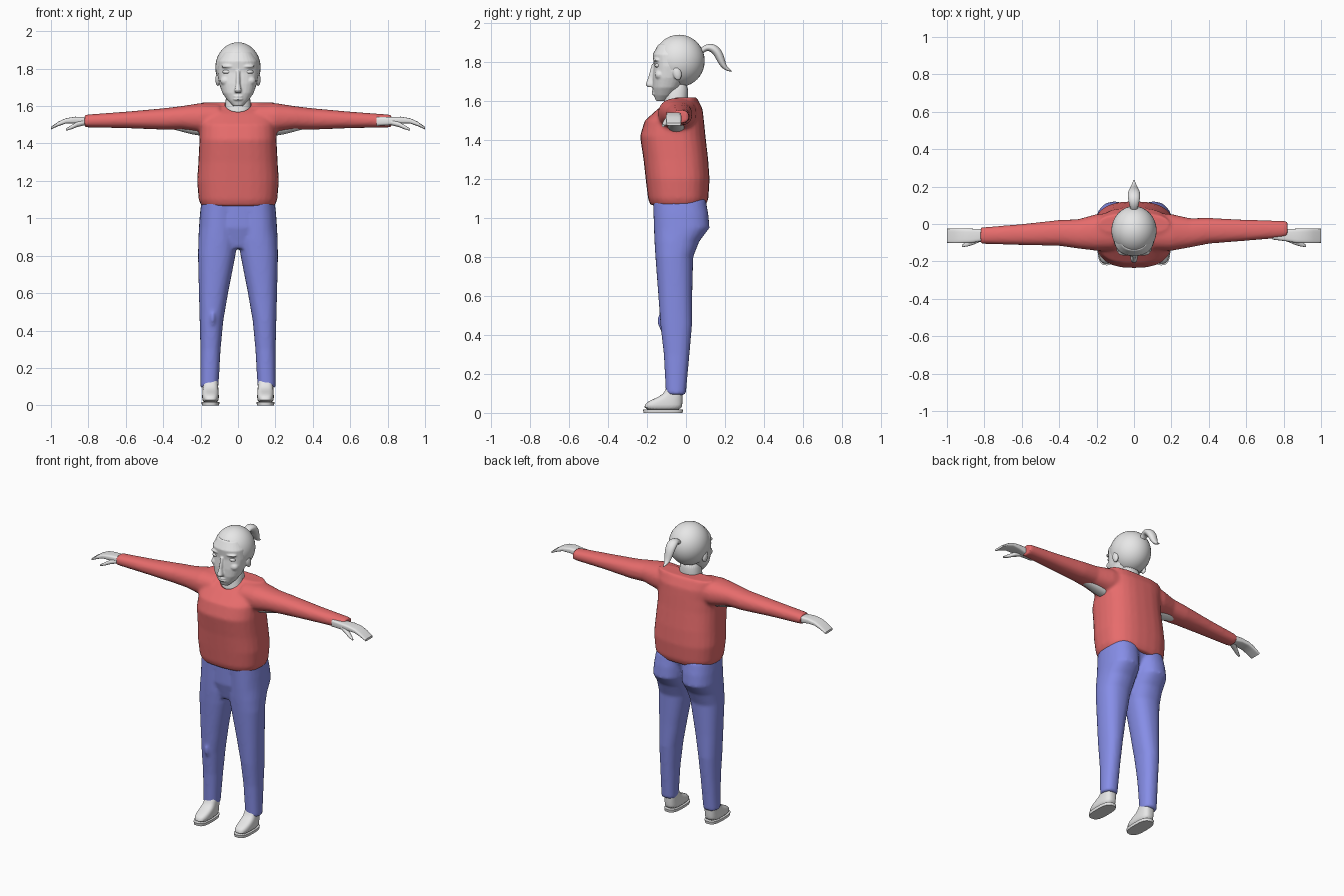
import bpy, bmesh, math
from mathutils import Matrix, Vector

if "Cube" in bpy.data.objects:
    bpy.data.objects.remove(bpy.data.objects["Cube"])


def material(name, rgb):
    m = bpy.data.materials.new(name)
    m.use_nodes = True
    m.diffuse_color = (*rgb, 1)
    m.node_tree.nodes["Principled BSDF"].inputs["Base Color"].default_value = (*rgb, 1)
    return m


GREY = material("light grey", (0.8, 0.8, 0.8))
RED = material("red", (0.8, 0.15, 0.15))
BLUE = material("blue", (0.24, 0.27, 0.8))


def loft(bm, axis, rows, power=2.3, sides=28):
    """Closed skin through rows of (position on axis, centre u, centre v, radius u, radius v)."""
    rings = []
    for t, u, v, ru, rv in rows:
        ring = []
        for i in range(sides):
            a = 2 * math.pi * i / sides
            c, s = math.cos(a), math.sin(a)
            p = u + ru * math.copysign(abs(c) ** (2 / power), c)
            q = v + rv * math.copysign(abs(s) ** (2 / power), s)
            ring.append(bm.verts.new((t, p, q) if axis == "x" else (p, q, t)))
        rings.append(ring)
    for a, b in zip(rings, rings[1:]):
        for i in range(sides):
            j = (i + 1) % sides
            bm.faces.new((a[i], a[j], b[j], b[i]))
    bm.faces.new(rings[0][::-1])
    bm.faces.new(rings[-1])


def ball(bm, centre, radii, tilt=0):
    m = Matrix.Translation(centre) @ Matrix.Rotation(tilt, 4, "X") @ Matrix.Diagonal((*radii, 1))
    bmesh.ops.create_uvsphere(bm, u_segments=32, v_segments=20, radius=1, matrix=m)


def finish(bm, name, mat, voxel=0, smooth=0, subsurf=0, cutter=None):
    """Turn the bmesh into an object with its modifiers baked in."""
    bmesh.ops.recalc_face_normals(bm, faces=bm.faces)
    me = bpy.data.meshes.new(name)
    bm.to_mesh(me)
    bm.free()
    ob = bpy.data.objects.new(name, me)
    bpy.context.collection.objects.link(ob)
    me.materials.append(mat)
    if voxel:
        r = ob.modifiers.new("blend", "REMESH")
        r.mode, r.voxel_size = "VOXEL", voxel
    if smooth:
        s = ob.modifiers.new("soften", "SMOOTH")
        s.factor, s.iterations = 0.5, smooth
    if subsurf:
        ob.modifiers.new("round", "SUBSURF").levels = subsurf
    if cutter:
        b = ob.modifiers.new("cut", "BOOLEAN")
        b.operation, b.solver, b.object = "DIFFERENCE", "EXACT", cutter
    bpy.context.view_layer.update()
    baked = bpy.data.meshes.new_from_object(ob.evaluated_get(bpy.context.evaluated_depsgraph_get()))
    ob.modifiers.clear()
    ob.data = baked
    baked.materials.clear()
    baked.materials.append(mat)
    bpy.ops.object.select_all(action="DESELECT")
    ob.select_set(True)
    bpy.context.view_layer.objects.active = ob
    bpy.ops.object.shade_smooth_by_angle(angle=math.radians(50))
    return ob


def mirrored(rows, side):
    """Flip rows for the other side: first value along x."""
    return [(side * r[0], *r[1:]) for r in rows]


# Sweater: torso and sleeves blended, neckline scooped out
bm = bmesh.new()
ball(bm, (0, -0.085, 1.64), (0.078, 0.085, 0.085))
scoop = finish(bm, "neck_cutter", GREY)
scoop.hide_render = True

bm = bmesh.new()
loft(bm, "z", [(1.065, 0, -0.04, 0.196, 0.142), (1.1, 0, -0.04, 0.21, 0.155),
               (1.2, 0, -0.043, 0.219, 0.164), (1.3, 0, -0.052, 0.212, 0.166),
               (1.42, 0, -0.068, 0.206, 0.168), (1.5, 0, -0.06, 0.203, 0.152),
               (1.56, 0, -0.03, 0.2, 0.115), (1.62, 0, 0, 0.19, 0.055)], 2.6)
for side in (1, -1):
    sleeve = [(0.1, -0.04, 1.535, 0.1, 0.078), (0.2, -0.045, 1.536, 0.098, 0.08),
              (0.3, -0.05, 1.537, 0.078, 0.063), (0.4, -0.042, 1.531, 0.069, 0.057),
              (0.6, -0.045, 1.526, 0.056, 0.044), (0.82, -0.045, 1.52, 0.044, 0.034)]
    sleeve = [(t, u + side * 0.017 * max(0, t - 0.2) / 0.6, v, a, b) for t, u, v, a, b in sleeve]
    loft(bm, "x", mirrored(sleeve, side))
finish(bm, "sweater", RED, voxel=0.01, smooth=6, cutter=scoop)
bpy.data.objects.remove(scoop)

# Trousers: hips and legs blended, with a fold at the right knee
bm = bmesh.new()
loft(bm, "z", [(0.84, 0, -0.085, 0.06, 0.05), (0.95, 0, -0.065, 0.17, 0.098),
               (1.1, 0, -0.035, 0.188, 0.13)])
for side in (1, -1):
    leg = [(0.092, 0.153, -0.052, 0.048, 0.051), (0.3, 0.147, -0.048, 0.054, 0.066),
           (0.45, 0.142, -0.05, 0.063, 0.081), (0.6, 0.131, -0.055, 0.078, 0.087),
           (0.8, 0.114, -0.06, 0.1, 0.097), (0.88, 0.107, -0.047, 0.105, 0.115),
           (0.95, 0.105, -0.022, 0.104, 0.143), (1.02, 0.101, -0.026, 0.103, 0.141),
           (1.1, 0.095, -0.035, 0.1, 0.135)]
    loft(bm, "z", [(t, side * u, v, a, b) for t, u, v, a, b in leg])
ball(bm, (-0.135, -0.125, 0.46), (0.012, 0.022, 0.045), 0.3)
finish(bm, "trousers", BLUE, voxel=0.01, smooth=5)

# Shoes with flat soles
for side, label in ((1, "left"), (-1, "right")):
    x = side * 0.147
    bm = bmesh.new()
    loft(bm, "z", [(0.01, x, -0.118, 0.044, 0.098), (0.045, x, -0.118, 0.045, 0.099),
                   (0.065, x, -0.1, 0.044, 0.083), (0.085, x, -0.075, 0.042, 0.058),
                   (0.11, x, -0.06, 0.041, 0.044), (0.16, x, -0.055, 0.038, 0.04)], 2.8)
    finish(bm, label + "_shoe", GREY, subsurf=1)
    bm = bmesh.new()
    loft(bm, "z", [(0, x, -0.118, 0.046, 0.1), (0.018, x, -0.118, 0.048, 0.103)], 2.8)
    finish(bm, label + "_sole", GREY)

# Hands with thumbs, and the upper arms that show under the sleeves
for side, label in ((1, "left"), (-1, "right")):
    bm = bmesh.new()
    loft(bm, "x", mirrored([(0.74, -0.055, 1.518, 0.028, 0.024), (0.82, -0.06, 1.52, 0.033, 0.022),
                            (0.87, -0.063, 1.525, 0.038, 0.018), (0.92, -0.063, 1.521, 0.039, 0.014),
                            (0.96, -0.063, 1.505, 0.039, 0.012), (1, -0.063, 1.482, 0.038, 0.007)],
                           side), 4)
    loft(bm, "x", mirrored([(0.81, -0.07, 1.515, 0.02, 0.015), (0.86, -0.092, 1.502, 0.019, 0.014),
                            (0.89, -0.106, 1.487, 0.014, 0.011), (0.92, -0.118, 1.474, 0.006, 0.006)],
                           side))
    finish(bm, label + "_hand", GREY)
    bm = bmesh.new()
    loft(bm, "x", mirrored([(0.15, -0.05, 1.49, 0.055, 0.056), (0.25, -0.05, 1.492, 0.045, 0.042),
                            (0.36, -0.05, 1.505, 0.03, 0.026)], side))
    finish(bm, label + "_upper_arm", GREY)

# Neck and upper chest
bm = bmesh.new()
loft(bm, "z", [(1.48, 0, -0.06, 0.085, 0.06), (1.56, 0, -0.06, 0.074, 0.064),
               (1.6, 0, -0.05, 0.066, 0.06), (1.72, 0, -0.045, 0.066, 0.06)])
finish(bm, "neck", GREY, subsurf=1)

# Head: skull, face, nose, lips, brows, cheeks and ears blended
bm = bmesh.new()
ball(bm, (0, -0.035, 1.807), (0.114, 0.125, 0.128))
loft(bm, "z", [(1.6, 0, -0.128, 0.026, 0.026), (1.63, 0, -0.114, 0.056, 0.05),
               (1.67, 0, -0.1, 0.084, 0.071), (1.72, 0, -0.085, 0.101, 0.086),
               (1.78, 0, -0.073, 0.11, 0.092), (1.84, 0, -0.075, 0.106, 0.096),
               (1.89, 0, -0.065, 0.078, 0.078)])
loft(bm, "z", [(1.672, 0, -0.178, 0.016, 0.02), (1.685, 0, -0.183, 0.019, 0.025),
               (1.72, 0, -0.174, 0.011, 0.021), (1.79, 0, -0.165, 0.01, 0.01)])
for z in (1.652, 1.637):
    ball(bm, (0, -0.163, z), (0.027, 0.013, 0.007))
for side in (1, -1):
    ball(bm, (side * 0.05, -0.148, 1.812), (0.04, 0.022, 0.009))
    ball(bm, (side * 0.065, -0.135, 1.735), (0.03, 0.025, 0.025))
    ball(bm, (side * 0.108, -0.045, 1.742), (0.013, 0.022, 0.036), 0.2)
finish(bm, "head", GREY, voxel=0.005, smooth=3)

# Eyes
for side, label in ((1, "left"), (-1, "right")):
    bm = bmesh.new()
    ball(bm, (side * 0.058, -0.144, 1.783), (0.024, 0.017, 0.012))
    finish(bm, label + "_eye", GREY)

# Hair cap, sliced along the hairline and thickened
bm = bmesh.new()
ball(bm, (0, -0.035, 1.807), (0.121, 0.131, 0.134))
bmesh.ops.bisect_plane(bm, geom=bm.verts[:] + bm.edges[:] + bm.faces[:], clear_inner=True,
                       plane_co=Vector((0, -0.155, 1.888)), plane_no=Vector((0, 0.17, 0.1)))
bmesh.ops.solidify(bm, geom=bm.faces[:], thickness=0.008)
finish(bm, "hair", GREY)

# Ponytail: a tapered tube along a bent path
path = [(0.065, 1.84, 0.016), (0.095, 1.875, 0.02), (0.135, 1.878, 0.03), (0.168, 1.845, 0.03),
        (0.185, 1.795, 0.022), (0.205, 1.765, 0.013), (0.238, 1.752, 0.002)]
bm = bmesh.new()
rings = []
for i, (y, z, r) in enumerate(path):
    before, after = path[max(i - 1, 0)], path[min(i + 1, len(path) - 1)]
    d = Vector((0, after[0] - before[0], after[1] - before[1])).normalized()
    n = Vector((0, -d.z, d.y))
    rings.append([bm.verts.new(Vector((0, y, z)) + n * r * 0.85 * math.sin(k * math.pi / 6)
                               + Vector((r * 1.15 * math.cos(k * math.pi / 6), 0, 0)))
                  for k in range(12)])
for a, b in zip(rings, rings[1:]):
    for k in range(12):
        bm.faces.new((a[k], a[k - 1], b[k - 1], b[k]))
bm.faces.new(rings[0])
bm.faces.new(rings[-1])
finish(bm, "ponytail", GREY, subsurf=2)
